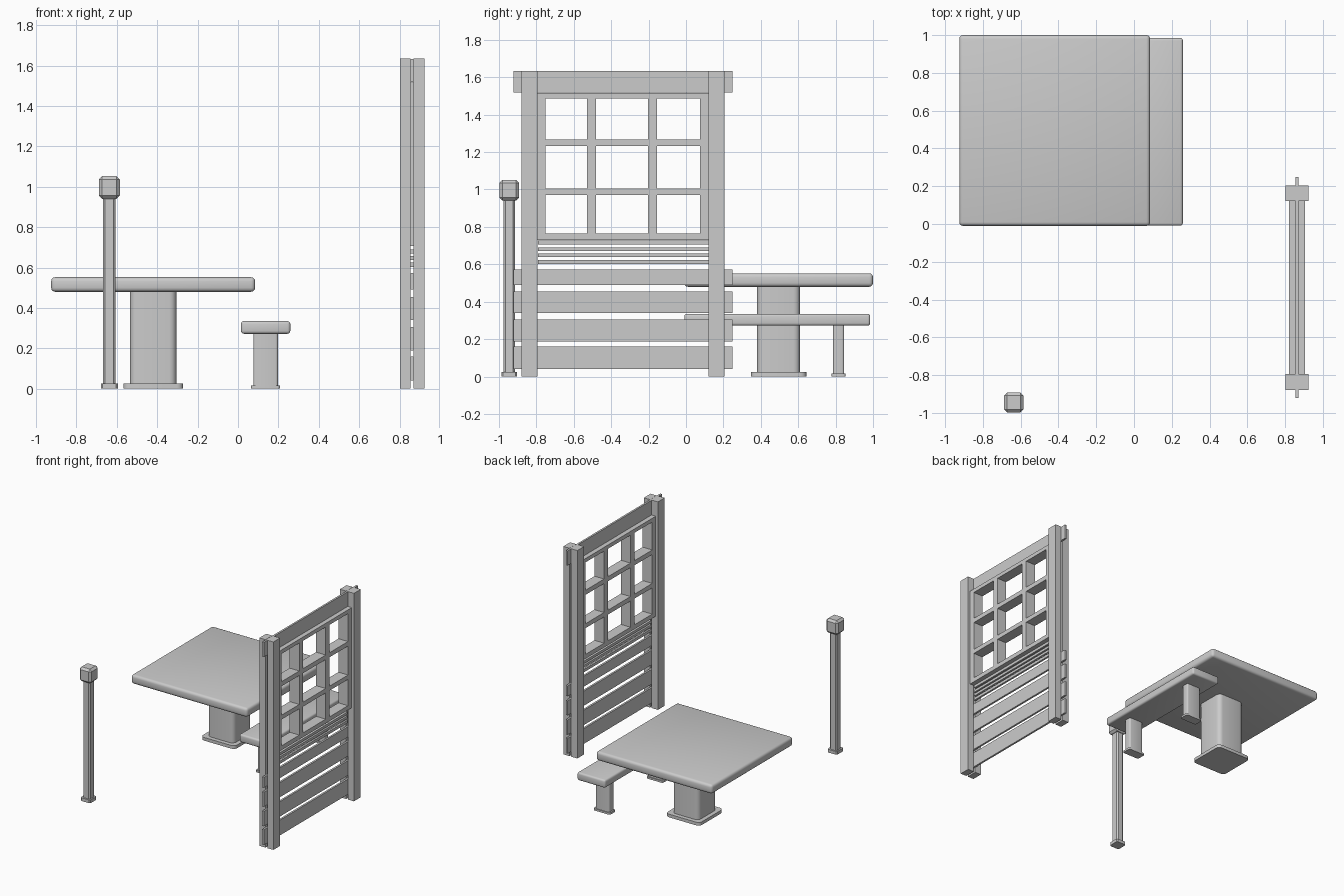
import bpy, bmesh
from math import radians

if "Cube" in bpy.data.objects:
    bpy.data.objects.remove(bpy.data.objects["Cube"])


def box(name, x, y, z, bevel=0.0, segments=1, upright_only=False):
    """Box from (min, max) ranges; optional bevel on all or only vertical edges."""
    bm = bmesh.new()
    bmesh.ops.create_cube(bm, size=1)
    for v in bm.verts:
        for i, (lo, hi) in enumerate((x, y, z)):
            v.co[i] = hi if v.co[i] > 0 else lo
    if bevel:
        edges = [e for e in bm.edges if not upright_only
                 or abs(e.verts[0].co.z - e.verts[1].co.z) > 1e-5]
        bmesh.ops.bevel(bm, geom=edges, offset=bevel, segments=segments,
                        profile=0.5, affect='EDGES')
    bmesh.ops.recalc_face_normals(bm, faces=bm.faces[:])
    mesh = bpy.data.meshes.new(name)
    bm.to_mesh(mesh)
    bm.free()
    ob = bpy.data.objects.new(name, mesh)
    bpy.context.collection.objects.link(ob)
    if segments > 1:
        bpy.ops.object.select_all(action='DESELECT')
        bpy.context.view_layer.objects.active = ob
        ob.select_set(True)
        bpy.ops.object.shade_smooth_by_angle(angle=radians(35))
    return ob


def around(c, half):
    return (c - half, c + half)


# Table: rounded top, pedestal and foot plate
tx, ty = -0.42, 0.495
box("table_top", around(tx, 0.505), around(ty, 0.505), (0.48, 0.552), 0.02, 3)
box("table_pedestal", around(tx, 0.115), around(ty, 0.115), (0.025, 0.485), 0.035, 4, True)
box("table_foot", around(tx, 0.148), around(ty, 0.148), (0, 0.025), 0.03, 4, True)

# Bench: seat on two legs
bx, by = 0.137, 0.488
box("bench_seat", around(bx, 0.122), around(by, 0.497), (0.272, 0.335), 0.014, 3)
for side, s in (("front", -1), ("back", 1)):
    ly = by + s * 0.328
    box(f"bench_leg_{side}", around(bx, 0.061), around(ly, 0.03), (0.012, 0.28), 0.012, 3, True)
    box(f"bench_foot_{side}", around(bx, 0.072), around(ly, 0.037), (0, 0.015), 0.012, 3, True)

# Bollard: chamfered post, foot and cap
px, py = -0.637, -0.945
box("bollard_post", around(px, 0.031), around(py, 0.031), (0.02, 0.95), 0.01, 1, True)
box("bollard_foot", around(px, 0.042), around(py, 0.042), (0, 0.025), 0.008, 1, True)
box("bollard_cap", around(px, 0.052), around(py, 0.052), (0.94, 1.052), 0.016)

# Screen posts: each is a pair clamping the boards in a slot
fx, fy = 0.862, -0.337
for end, s in (("front", -1), ("back", 1)):
    for side, (x0, x1) in (("inner", (0.801, 0.855)), ("outer", (0.870, 0.923))):
        box(f"screen_post_{end}_{side}", (x0, x1), around(fy + s * 0.5, 0.042), (0, 1.634))

# Wide boards that run through the slots
slot = (0.855, 0.870)
for i, z in enumerate([(0.04, 0.16), (0.188, 0.305), (0.34, 0.455),
                       (0.49, 0.572), (1.518, 1.633)]):
    box(f"screen_board_{i}", slot, (-0.922, 0.248), z)

# Thin slats between the posts
for i, z in enumerate([(0.602, 0.624), (0.638, 0.658), (0.670, 0.690), (0.707, 0.728)]):
    box(f"screen_slat_{i}", slot, (-0.79, 0.12), z)

# Lattice window: frame and glazing bars
depth = around(fx, 0.042)
ya, yb = -0.795, 0.121
for i, y in enumerate([(ya, -0.752), (-0.53, -0.482), (-0.202, -0.154), (0.075, yb)]):
    box(f"lattice_upright_{i}", depth, y, (0.73, 1.517))
for i, z in enumerate([(0.73, 0.764), (0.970, 1.005), (1.232, 1.268), (1.487, 1.517)]):
    box(f"lattice_rail_{i}", depth, (ya, yb), z)
